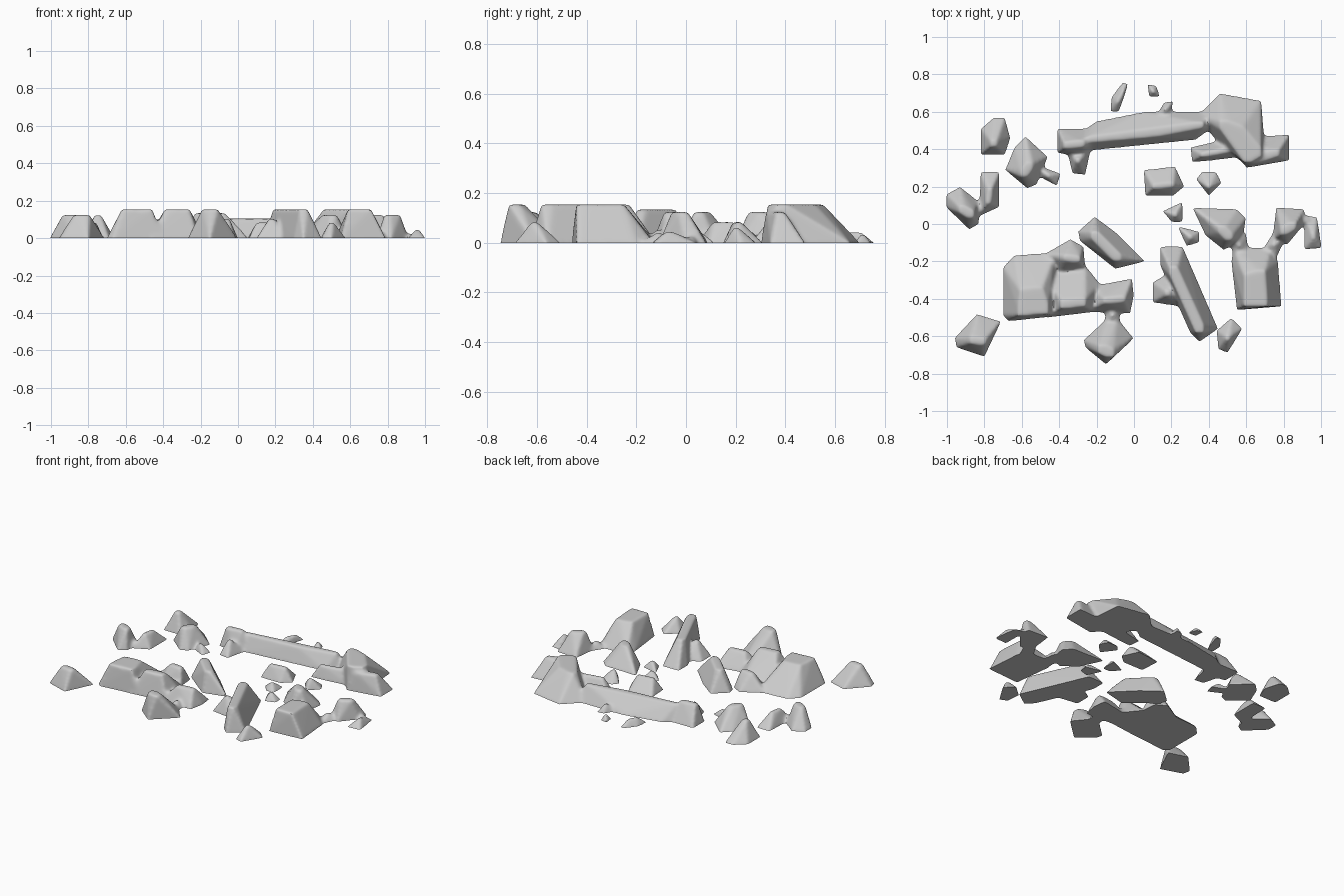
import bpy
import bmesh
import math

if "Cube" in bpy.data.objects:
    bpy.data.objects.remove(bpy.data.objects["Cube"], do_unlink=True)

# One pale stone colour for everything
stone = bpy.data.materials.new("pale_grey_stone")
stone.use_nodes = True
stone.diffuse_color = (0.6, 0.6, 0.6, 1)
stone.node_tree.nodes["Principled BSDF"].inputs["Base Color"].default_value = stone.diffuse_color
stone.node_tree.nodes["Principled BSDF"].inputs["Roughness"].default_value = 0.8

SKIRT = -0.03   # depth below ground, trimmed off after smoothing


def add_block(bm, height, outline, ridge):
    """Hull between a ground outline and a narrow flat crest along the ridge."""
    pad = height * 0.14
    points = [(x, y, z) for x, y in outline for z in (SKIRT, 0)]
    points += [(x + sx * pad, y + sy * pad, height + 0.004)
               for x, y in ridge for sx in (-1, 1) for sy in (-1, 1)]
    verts = [bm.verts.new(p) for p in points]
    hull = bmesh.ops.convex_hull(bm, input=verts)
    spare = {g for key in ("geom_interior", "geom_unused") for g in hull[key]
             if isinstance(g, bmesh.types.BMVert)}
    bmesh.ops.delete(bm, geom=list(spare), context='VERTS')


def rock(name, *blocks):
    """Fuse blocks into one weathered rock with a flat underside."""
    bm = bmesh.new()
    for block in blocks:
        add_block(bm, *block)
    bmesh.ops.recalc_face_normals(bm, faces=bm.faces)
    mesh = bpy.data.meshes.new(name)
    bm.to_mesh(mesh)
    bm.free()
    obj = bpy.data.objects.new(name, mesh)
    bpy.context.collection.objects.link(obj)

    # Fuse and weather
    fuse = obj.modifiers.new("fuse", 'REMESH')
    fuse.mode = 'VOXEL'
    fuse.voxel_size = 0.01
    weather = obj.modifiers.new("weather", 'SMOOTH')
    weather.factor = 0.5
    weather.iterations = 9
    bpy.context.view_layer.update()
    result = obj.evaluated_get(bpy.context.evaluated_depsgraph_get())
    bm = bmesh.new()
    bm.from_mesh(result.to_mesh())
    result.to_mesh_clear()
    obj.modifiers.clear()

    # Trim at the ground and close the underside
    cut = bmesh.ops.bisect_plane(bm, geom=bm.verts[:] + bm.edges[:] + bm.faces[:],
                                 plane_co=(0, 0, 0), plane_no=(0, 0, 1), clear_inner=True)
    rim = [g for g in cut["geom_cut"] if isinstance(g, bmesh.types.BMEdge)]
    bmesh.ops.triangle_fill(bm, edges=rim, use_beauty=True, normal=(0, 0, -1))
    bmesh.ops.recalc_face_normals(bm, faces=bm.faces)
    bm.to_mesh(mesh)
    bm.free()
    mesh.materials.clear()
    mesh.materials.append(stone)
    mesh.shade_smooth()
    mesh.set_sharp_from_angle(angle=math.radians(40))


# Back wall with its high corner, foot and side arm
rock("back_wall",
     (.12, [(-.41, .51), (-.25, .51), (-.2, .42), (-.28, .36), (-.41, .38)],
      [(-.36, .42), (-.28, .43)]),
     (.08, [(-.36, .4), (-.23, .4), (-.26, .26), (-.33, .27)], [(-.3, .34)]),
     (.1, [(-.27, .5), (-.2, .55), (.05, .6), (.4, .6), (.41, .51), (.33, .45),
           (.1, .43), (-.26, .39)], [(-.24, .45), (.1, .48), (.36, .53)]),
     (.15, [(.34, .58), (.46, .7), (.54, .66), (.68, .66), (.7, .4), (.6, .31), (.42, .47)],
      [(.48, .53), (.56, .5), (.66, .38), (.61, .35)]),
     (.12, [(.56, .46), (.83, .48), (.83, .34), (.6, .3)], [(.64, .34), (.76, .38)]),
     (.08, [(.3, .41), (.31, .33), (.42, .34), (.58, .36), (.58, .46), (.43, .44)],
      [(.37, .37), (.53, .4)]),
     (.05, [(.12, .58), (.16, .65), (.21, .66), (.2, .58)], [(.17, .61)]))

# Large front slab with its lobes and the pointed block in front
rock("front_slab",
     (.15, [(-.7, -.23), (-.64, -.165), (-.42, -.15), (-.4, -.49), (-.67, -.52), (-.7, -.49)],
      [(-.6, -.47), (-.48, -.46), (-.59, -.37), (-.51, -.36)]),
     (.15, [(-.48, -.27), (-.26, -.22), (-.18, -.32), (-.21, -.47), (-.46, -.5)],
      [(-.37, -.43), (-.28, -.42)]),
     (.1, [(-.48, -.16), (-.34, -.08), (-.27, -.12), (-.26, -.24), (-.4, -.26)],
      [(-.36, -.18), (-.3, -.19)]),
     (.1, [(-.22, -.33), (-.1, -.31), (-.01, -.29), (0, -.38), (-.02, -.48), (-.25, -.47)],
      [(-.15, -.41), (-.06, -.4)]),
     (.15, [(-.27, -.62), (-.14, -.5), (-.09, -.5), (0, -.61), (-.15, -.75), (-.26, -.66)],
      [(-.17, -.67), (-.13, -.69)]),
     (.04, [(-.16, -.54), (-.07, -.54), (-.08, -.44), (-.15, -.44)], [(-.115, -.49)]))

# Leaning slabs in the middle
rock("middle_slab",
     (.13, [(-.3, -.04), (-.21, .04), (-.09, -.05), (.06, -.2), (-.1, -.24), (-.29, -.09)],
      [(-.21, -.06), (-.09, -.18)]))
rock("diagonal_slab",
     (.15, [(.14, -.12), (.26, -.12), (.45, -.56), (.35, -.63), (.3, -.58), (.14, -.22)],
      [(.21, -.25), (.35, -.56)]),
     (.1, [(.1, -.31), (.17, -.27), (.27, -.4), (.24, -.44), (.1, -.42)], [(.18, -.37)]))

# Right-hand block with the boulders that touch it
rock("right_block",
     (.15, [(.53, -.12), (.73, -.13), (.77, -.2), (.79, -.44), (.55, -.46), (.52, -.2)],
      [(.61, -.42), (.69, -.42), (.61, -.29), (.68, -.27)]),
     (.12, [(.31, .09), (.4, .06), (.55, .08), (.6, .03), (.58, -.08), (.48, -.14), (.38, -.06)],
      [(.47, -.03), (.51, -.07)]),
     (.05, [(.51, -.07), (.6, -.05), (.62, -.17), (.53, -.17)], [(.56, -.11)]),
     (.12, [(.76, .09), (.91, .08), (.91, 0), (.82, -.11), (.74, -.08)],
      [(.8, -.04), (.85, -.01)]),
     (.04, [(.74, -.05), (.81, -.08), (.76, -.19), (.69, -.13)], [(.75, -.11)]),
     (.045, [(.91, .05), (.98, .04), (1.005, -.13), (.91, -.14)], [(.96, -.07)]),
     (.025, [(.88, .06), (.95, .04), (.95, -.01), (.88, 0)], [(.92, .02)]))

# Left-hand boulders
rock("back_left_boulder",
     (.12, [(-.82, .37), (-.69, .37), (-.66, .46), (-.69, .57), (-.75, .57), (-.82, .51)],
      [(-.75, .43)]))
rock("left_boulder_with_tail",
     (.12, [(-.69, .29), (-.57, .19), (-.52, .21), (-.46, .36), (-.58, .47), (-.64, .41)],
      [(-.59, .27), (-.56, .31)]),
     (.045, [(-.53, .32), (-.5, .25), (-.41, .2), (-.39, .27)], [(-.46, .26)]))
rock("far_left_boulder",
     (.12, [(-1.005, .16), (-.93, .2), (-.83, .12), (-.83, 0), (-.88, -.03), (-1.005, .09)],
      [(-.92, .08), (-.87, .05)]),
     (.08, [(-.82, .28), (-.72, .28), (-.72, .09), (-.83, .04)], [(-.78, .12), (-.77, .18)]))
rock("front_left_boulder",
     (.12, [(-.96, -.61), (-.84, -.48), (-.71, -.52), (-.8, -.71), (-.95, -.66)],
      [(-.86, -.62), (-.81, -.63)]))

# Small stones and chips
rock("front_right_stone",
     (.08, [(.44, -.57), (.52, -.5), (.58, -.56), (.5, -.69), (.45, -.67)], [(.5, -.61)]))
rock("inner_stone",
     (.08, [(.05, .29), (.13, .28), (.22, .31), (.27, .2), (.21, .15), (.06, .15)],
      [(.11, .2), (.2, .21)]))
rock("inner_round_stone",
     (.06, [(.33, .24), (.36, .28), (.44, .28), (.47, .22), (.4, .15)], [(.4, .2)]))
rock("upper_pebble",
     (.045, [(.15, .07), (.26, .12), (.26, .01), (.2, .01)], [(.22, .05)]))
rock("lower_pebble",
     (.045, [(.23, -.01), (.35, -.04), (.35, -.1), (.28, -.12)], [(.3, -.07)]))
rock("long_back_chip",
     (.04, [(-.13, .6), (-.08, .6), (-.03, .75), (-.06, .76), (-.12, .68)],
      [(-.09, .65), (-.06, .7)]))
rock("small_back_chip",
     (.035, [(.07, .75), (.12, .74), (.14, .68), (.08, .68)], [(.1, .71)]))
